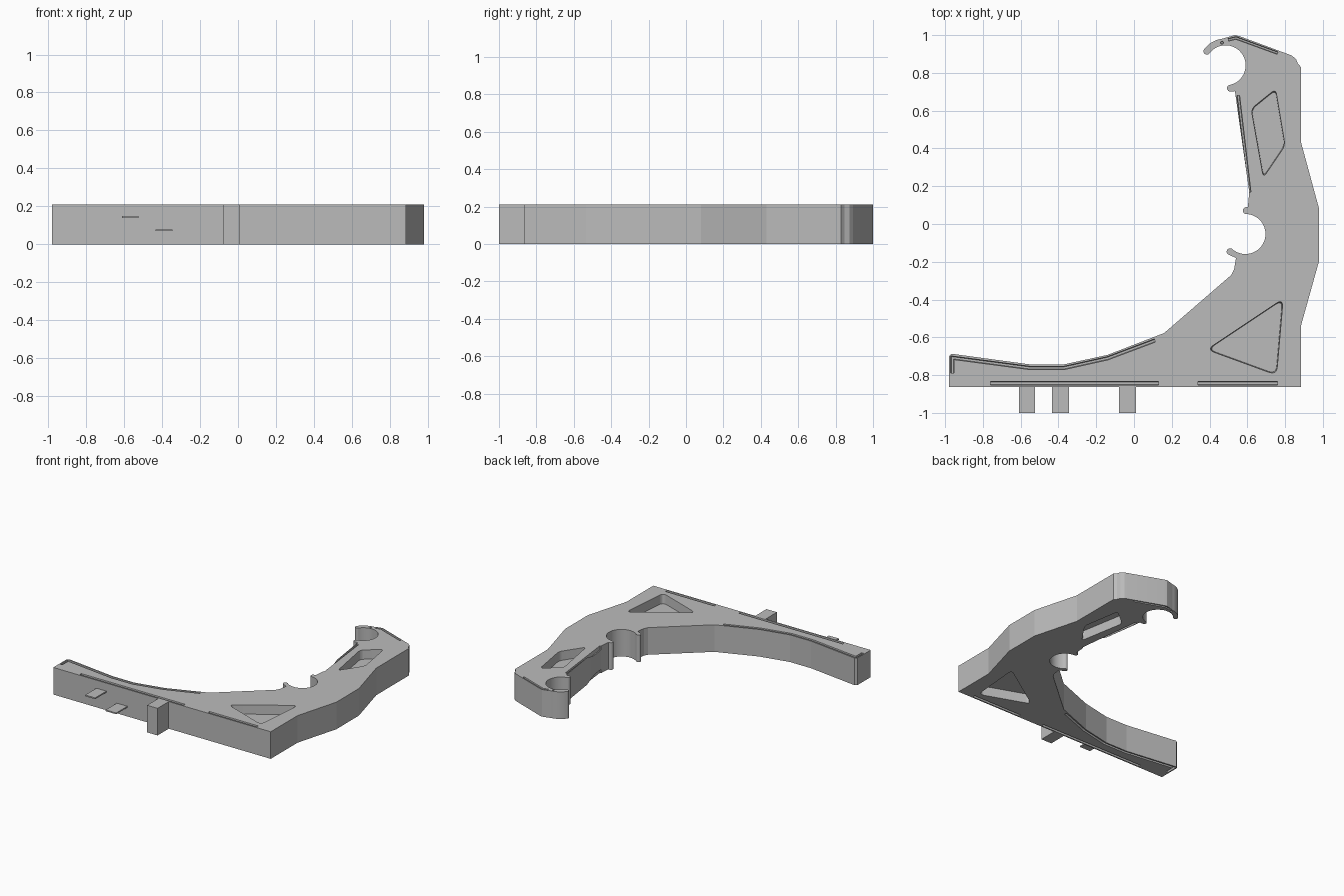
import bpy, bmesh, math
from mathutils import Vector

if "Cube" in bpy.data.objects:
    bpy.data.objects.remove(bpy.data.objects["Cube"])

H = 0.21            # bracket thickness
GREY = bpy.data.materials.new("plain grey")
GREY.diffuse_color = (0.5, 0.5, 0.5, 1)
GREY.use_nodes = True
GREY.node_tree.nodes["Principled BSDF"].inputs["Base Color"].default_value = GREY.diffuse_color


def loft(name, low, high, z0, z1):
    """Closed solid between two outlines with equal point counts."""
    bm = bmesh.new()
    a = [bm.verts.new((p[0], p[1], z0)) for p in low]
    b = [bm.verts.new((p[0], p[1], z1)) for p in high]
    bm.faces.new(a)
    bm.faces.new(b)
    for i in range(len(a)):
        j = (i + 1) % len(a)
        bm.faces.new((a[i], a[j], b[j], b[i]))
    bmesh.ops.recalc_face_normals(bm, faces=bm.faces)
    me = bpy.data.meshes.new(name)
    bm.to_mesh(me)
    bm.free()
    me.materials.append(GREY)
    ob = bpy.data.objects.new(name, me)
    bpy.context.collection.objects.link(ob)
    return ob


def arc(c, r, a0, a1, step=5):
    n = max(2, round(abs(a1 - a0) / step))
    angs = [math.radians(a0 + (a1 - a0) * i / n) for i in range(n + 1)]
    return [(c[0] + r * math.cos(t), c[1] + r * math.sin(t)) for t in angs]


def hook(c, a0, a1, r=0.106, w=0.018):
    """Round seat from angle a0 clockwise to a1, with rounded lips."""
    def lip(a):
        t = math.radians(a)
        return (c[0] + (r + w) * math.cos(t), c[1] + (r + w) * math.sin(t))
    return (arc(lip(a0), w, a0, a0 + 180, 12) + arc(c, r, a0, a1)[1:-1]
            + arc(lip(a1), w, a1 - 180, a1 - 360 + 360 - 0, 12))


def rounded(pts, d=0.03, n=6):
    """Polygon with curved corners."""
    out = []
    for i, p in enumerate(pts):
        p = Vector(p)
        s = p + (Vector(pts[i - 1]) - p).normalized() * d
        e = p + (Vector(pts[(i + 1) % len(pts)]) - p).normalized() * d
        for k in range(n + 1):
            t = k / n
            out.append(s * (1 - t) ** 2 + p * 2 * t * (1 - t) + e * t * t)
    return out


def shrink(pts, f):
    c = sum((Vector(p) for p in pts), Vector((0, 0))) / len(pts)
    return [c + (Vector(p) - c) * f for p in pts]


def stroke(path, w):
    """Mitred outline of width w around an open path."""
    pts = [Vector(p) for p in path]
    dirs = [(b - a).normalized() for a, b in zip(pts, pts[1:])]
    left, right = [], []
    for i, p in enumerate(pts):
        d0, d1 = dirs[max(i - 1, 0)], dirs[min(i, len(dirs) - 1)]
        n0, n1 = Vector((-d0.y, d0.x)), Vector((-d1.y, d1.x))
        off = (n0 + n1) / (1 + n0.dot(n1)) * w / 2
        left.append(p + off)
        right.append(p - off)
    return right + left[::-1]


# Main bracket outline, counter-clockwise
UP, LOW = (0.485, 0.84), (0.59, -0.053)
outline = [(-0.98, -0.863), (0.885, -0.863), (0.885, -0.535), (0.98, -0.195),
           (0.98, 0.08), (0.885, 0.43), (0.885, 0.83), (0.868, 0.848),
           (0.858, 0.873), (0.835, 0.892), (0.56, 0.994), (0.535, 1.0),
           (0.505, 0.992)]
outline += arc(UP, 0.142, 96, 143)[:-1] + hook(UP, 143, -78)
outline += [(0.535, 0.703), (0.536, 0.69), (0.61, 0.17), (0.603, 0.09)]
outline += hook(LOW, 88, -131)
outline += [(0.54, -0.18), (0.53, -0.24), (0.515, -0.27), (0.16, -0.577),
            (-0.14, -0.693), (-0.37, -0.743), (-0.553, -0.743),
            (-0.965, -0.687), (-0.98, -0.70)]
body = loft("bracket_body", outline, outline, 0, H)

# Recesses: (rim outline, floor outline, depth)
triangle = rounded([(0.79, -0.395), (0.755, -0.80), (0.385, -0.665)], 0.045)
window = rounded([(0.62, 0.61), (0.75, 0.715), (0.80, 0.415), (0.685, 0.245)])
recesses = [(triangle, shrink(triangle, 0.97), 0.07),
            (window, shrink(window, 0.97), 0.07)]
grooves = [
    ([(-0.962, -0.79), (-0.962, -0.708), (-0.553, -0.762), (-0.37, -0.762),
      (-0.14, -0.711), (0.11, -0.617)], 0.018),       # along the lower arm
    ([(0.552, 0.68), (0.612, 0.17)], 0.015),          # beside the upright
    ([(0.50, 0.975), (0.54, 0.985), (0.76, 0.905)], 0.014),  # top edge
    ([(-0.76, -0.843), (0.13, -0.843)], 0.02),        # long front slot
    ([(0.34, -0.843), (0.76, -0.843)], 0.02)]         # short front slot
for path, w in grooves:
    recesses.append((stroke(path, w), stroke(path, w * 0.6), 0.03))
dot = arc((0.466, 0.96), 0.008, 0, 330, 30)
recesses.append((dot, shrink(dot, 0.7), 0.03))

# Cut each recess into the top and bottom
for rim, floor, depth in recesses:
    for cutter in (loft("cutter", floor, rim, H - depth, H + 0.002),
                   loft("cutter", rim, floor, -0.002, depth)):
        cutter.hide_render = True
        mod = body.modifiers.new("cut", 'BOOLEAN')
        mod.operation = 'DIFFERENCE'
        mod.solver = 'EXACT'
        mod.object = cutter
        bpy.context.view_layer.objects.active = body
        bpy.ops.object.modifier_apply(modifier=mod.name)
        bpy.data.objects.remove(cutter, do_unlink=True)

# Smooth the round seats, keep the straight facets crisp
bpy.ops.object.select_all(action='DESELECT')
body.select_set(True)
bpy.context.view_layer.objects.active = body
bpy.ops.object.shade_smooth_by_angle(angle=math.radians(7))

# Tabs on the front face: two thin plates and one full-height block
for name, x0, x1, z0, z1 in (("upper_tab", -0.61, -0.525, 0.138, 0.148),
                             ("lower_tab", -0.435, -0.345, 0.069, 0.079),
                             ("stop_block", -0.08, 0.01, 0, H)):
    rect = [(x0, -1), (x1, -1), (x1, -0.863), (x0, -0.863)]
    loft(name, rect, rect, z0, z1)
